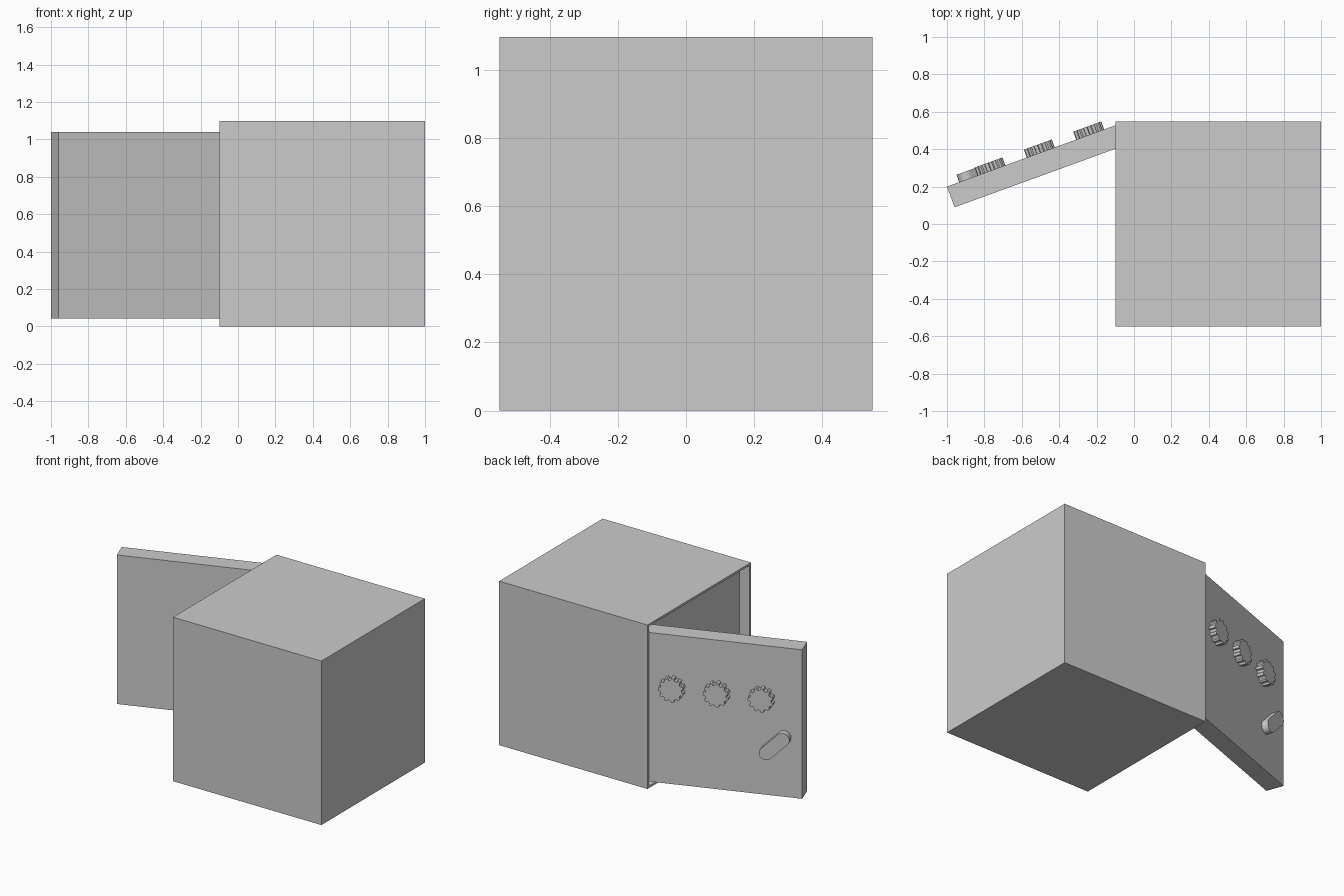
import bpy, bmesh, math
from mathutils import Matrix, Vector

if "Cube" in bpy.data.objects:
    bpy.data.objects.remove(bpy.data.objects["Cube"])

DOOR_FRAME = Matrix.Translation((-1, 0.2, 0)) @ Matrix.Rotation(math.radians(20), 4, 'Z')


def add_object(name, bm, matrix=Matrix()):
    bmesh.ops.recalc_face_normals(bm, faces=bm.faces)
    mesh = bpy.data.meshes.new(name)
    bm.to_mesh(mesh)
    bm.free()
    obj = bpy.data.objects.new(name, mesh)
    obj.matrix_world = matrix
    bpy.context.collection.objects.link(obj)
    return obj


def box(lo, hi):
    bm = bmesh.new()
    lo, hi = Vector(lo), Vector(hi)
    bmesh.ops.create_cube(bm, size=1, matrix=Matrix.Translation((lo + hi) / 2)
                          @ Matrix.Diagonal((hi - lo).to_4d()))
    return bm


def plate(name, outline, depth):
    """Extrude an outline out of the door's outer face."""
    bm = bmesh.new()
    face = bm.faces.new([bm.verts.new((s, -0.005, z)) for s, z in outline])
    new = bmesh.ops.extrude_face_region(bm, geom=[face])['geom']
    moved = [v for v in new if isinstance(v, bmesh.types.BMVert)]
    bmesh.ops.translate(bm, verts=moved, vec=(0, depth + 0.005, 0))
    # the extruded-from face stays as the closing back face
    return add_object(name, bm, DOOR_FRAME)


# Safe body with a shallow recess in the doorway side
bm = box((-0.098, -0.547, 0), (1, 0.547, 1.097))
side = min(bm.faces, key=lambda f: f.calc_center_median().x)
bmesh.ops.inset_region(bm, faces=[side], thickness=0.02)
new = bmesh.ops.extrude_face_region(bm, geom=[side])['geom']
bmesh.ops.translate(bm, verts=[v for v in new if isinstance(v, bmesh.types.BMVert)],
                    vec=(0.075, 0, 0))
if side.is_valid:
    bmesh.ops.delete(bm, geom=[side], context='FACES_ONLY')
add_object("safe_body", bm)

# Door standing open
add_object("door", box((0, -0.118, 0.043), (1.0, 0, 1.04)), DOOR_FRAME)

# Three toothed dials
TEETH = 11
for i in range(3):
    cx = 0.251 + 0.281 * i
    outline = []
    for t in range(TEETH):
        for frac, r in ((-0.30, 0.068), (-0.2, 0.079), (0, 0.081), (0.2, 0.079),
                        (0.30, 0.068), (0.5, 0.066)):
            a = (t + frac) * math.tau / TEETH
            outline.append((cx + r * math.cos(a), 0.69 + r * math.sin(a)))
    plate(f"dial_{i + 1}", outline, 0.045)

# Slanted rounded handle
outline = []
for end in (0, 1):
    start = math.radians(45 + 180 * end)
    sign = 1 if end == 0 else -1
    for k in range(13):
        a = start - math.pi * k / 12
        # end centres lie on the diagonal rising towards the free edge
        outline.append((0.165 + sign * 0.053 + 0.043 * math.cos(a),
                        0.39 - sign * 0.053 + 0.043 * math.sin(a)))
plate("handle", outline, 0.042)
